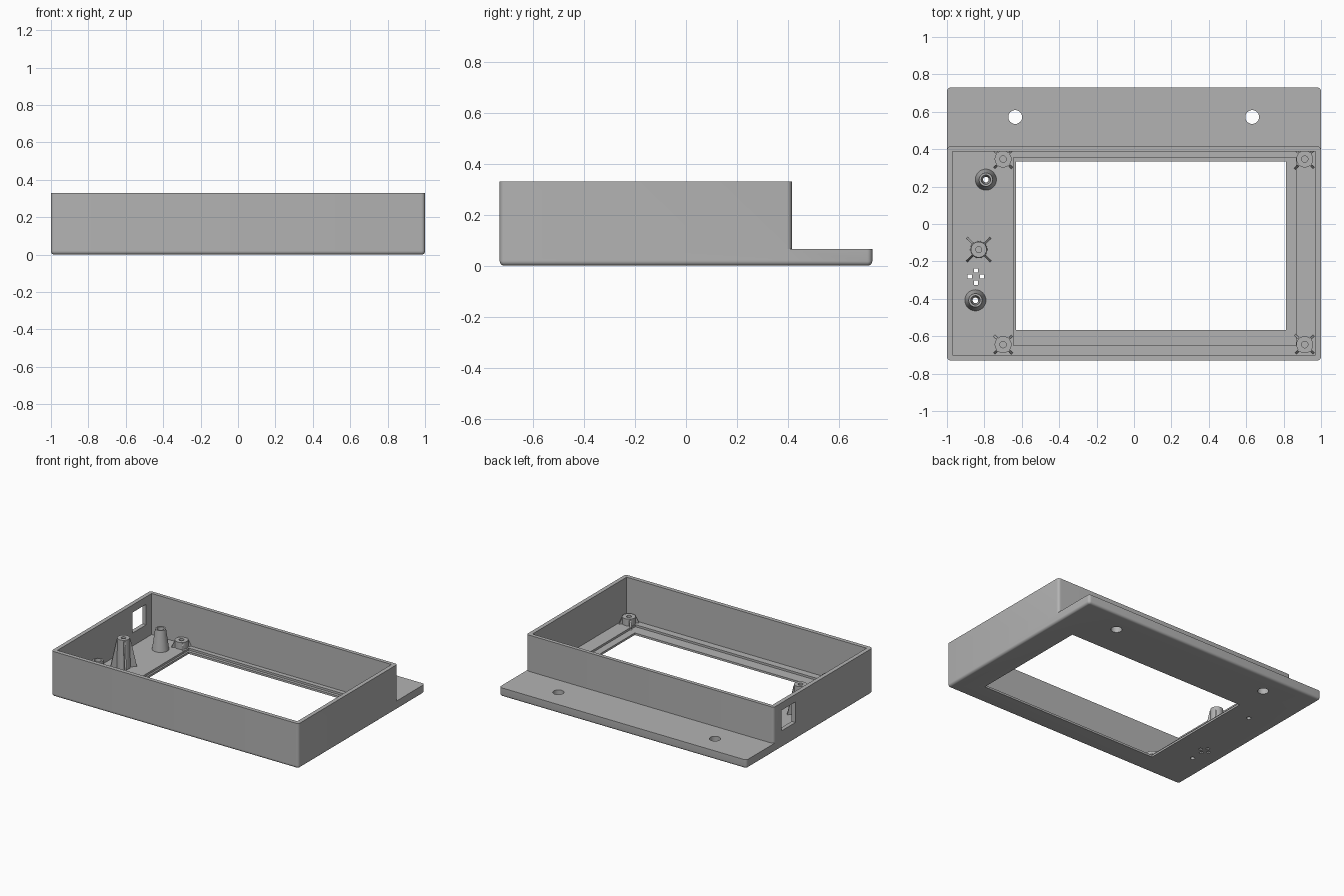
import bpy, bmesh, math
from mathutils import Matrix, Vector

old = bpy.data.objects.get("Cube")
if old:
    bpy.data.objects.remove(old, do_unlink=True)

grey = bpy.data.materials.new("plain grey")
grey.use_nodes = True
grey.diffuse_color = (0.45, 0.45, 0.45, 1)
grey.node_tree.nodes["Principled BSDF"].inputs["Base Color"].default_value = (0.45, 0.45, 0.45, 1)

FLOOR, LIP, TOP = 0.03, 0.015, 0.33


def make(name, bm):
    bmesh.ops.recalc_face_normals(bm, faces=bm.faces)
    mesh = bpy.data.meshes.new(name)
    bm.to_mesh(mesh)
    bm.free()
    mesh.materials.append(grey)
    ob = bpy.data.objects.new(name, mesh)
    bpy.context.collection.objects.link(ob)
    return ob


def box(name, x, y, z, corner=0, bottom=0):
    """Box from ranges, with rounded upright corners and rounded lower edge."""
    bm = bmesh.new()
    bmesh.ops.create_cube(bm, size=1)
    for v in bm.verts:
        v.co = Vector([sum(r) / 2 + c * (r[1] - r[0]) for c, r in zip(v.co, (x, y, z))])
    if corner:
        edges = [e for e in bm.edges if abs(e.verts[0].co.z - e.verts[1].co.z) > 0.01]
        bmesh.ops.bevel(bm, geom=edges, offset=corner, segments=5, profile=0.5, affect='EDGES')
    if bottom:
        edges = [e for e in bm.edges if all(abs(v.co.z - z[0]) < 1e-5 for v in e.verts)]
        bmesh.ops.bevel(bm, geom=edges, offset=bottom, segments=5, profile=0.5, affect='EDGES')
    return make(name, bm)


def cylinder(name, x, y, r, z0, z1):
    bm = bmesh.new()
    bmesh.ops.create_cone(bm, cap_ends=True, segments=32, radius1=r, radius2=r, depth=z1 - z0,
                          matrix=Matrix.Translation((x, y, (z0 + z1) / 2)))
    return make(name, bm)


def combine(target, other, operation):
    mod = target.modifiers.new(operation.lower(), 'BOOLEAN')
    mod.operation, mod.solver, mod.object = operation, 'EXACT', other
    bpy.context.view_layer.objects.active = target
    bpy.ops.object.modifier_apply(modifier=mod.name)
    bpy.data.objects.remove(other, do_unlink=True)


def smooth(ob):
    bpy.ops.object.select_all(action='DESELECT')
    ob.select_set(True)
    bpy.context.view_layer.objects.active = ob
    bpy.ops.object.shade_smooth_by_angle(angle=math.radians(30))


# Case: base plate with rear flange, joined to the tall box, then hollowed
case = box("case", (-1, 1), (-0.73, 0.73), (0, 0.065), 0.02, 0.018)
combine(case, box("walls", (-1, 1), (-0.73, 0.415), (0.022, TOP), 0.02), 'UNION')
cutters = [
    box("cavity", (-0.97, 0.97), (-0.70, 0.388), (FLOOR, 0.5)),
    box("screen_recess", (-0.645, 0.865), (-0.65, 0.355), (LIP, 0.2)),
    box("screen_window", (-0.632, 0.812), (-0.568, 0.333), (-0.1, 0.2)),
    box("side_port", (-1.1, -0.9), (0.165, 0.325), (0.125, 0.275)),
]
# Flange mounting holes and holes under the two button guides
for x, y, r in ((-0.635, 0.572, 0.037), (0.632, 0.572, 0.037),
                (-0.792, 0.237, 0.015), (-0.848, -0.408, 0.015)):
    cutters.append(cylinder("hole", x, y, r, -0.1, 0.2))
# Cluster of four small square vents
for dx, dy in ((0.033, 0), (-0.033, 0), (0, 0.033), (0, -0.033)):
    x, y = -0.845 + dx, -0.281 + dy
    cutters.append(box("vent", (x - 0.011, x + 0.011), (y - 0.011, y + 0.011), (-0.1, 0.2)))
for c in cutters:
    combine(case, c, 'DIFFERENCE')
smooth(case)


def lathe(name, x, y, profile):
    """Closed cross-section of (radius, height) points spun around an upright axis."""
    bm = bmesh.new()
    n = 32
    rings = [[bm.verts.new((x + r * math.cos(a * math.tau / n), y + r * math.sin(a * math.tau / n), z))
              for a in range(n)] for r, z in profile]
    for i, ring in enumerate(rings):
        nxt = rings[(i + 1) % len(rings)]
        for a in range(n):
            b = (a + 1) % n
            bm.faces.new((ring[a], ring[b], nxt[b], nxt[a]))
    ob = make(name, bm)
    smooth(ob)
    return ob


def ribs(name, x, y, inner, top_reach, reach, z0, z1):
    """Four tapered diagonal fins around a post."""
    bm = bmesh.new()
    t = 0.006
    for k in range(4):
        turn = Matrix.Translation((x, y, 0)) @ Matrix.Rotation(math.radians(45 + 90 * k), 4, 'Z')
        outline = ((inner, z0), (reach, z0), (top_reach, z1), (inner, z1))
        sides = [[bm.verts.new(turn @ Vector((r, s, z))) for r, z in outline] for s in (-t, t)]
        bm.faces.new(sides[0])
        bm.faces.new(sides[1])
        for i in range(4):
            j = (i + 1) % 4
            bm.faces.new((sides[0][i], sides[0][j], sides[1][j], sides[1][i]))
    return make(name, bm)


# Button guides: hollow tapered tubes
for name, x, y in (("rear_button_guide", -0.792, 0.237), ("front_button_guide", -0.848, -0.408)):
    lathe(name, x, y, ((0.057, FLOOR - 0.003), (0.036, 0.18), (0.025, 0.18), (0.015, FLOOR - 0.003)))

# Tall ribbed post
lathe("tall_post", -0.83, -0.137, ((0.046, FLOOR - 0.003), (0.042, 0.245), (0.016, 0.245), (0.016, FLOOR - 0.003)))
ribs("tall_post_ribs", -0.83, -0.137, 0.03, 0.046, 0.09, FLOOR - 0.003, 0.235)

# Four screw posts at the screen corners
for side, x in (("right", -0.7), ("left", 0.913)):
    for end, y in (("front", -0.645), ("rear", 0.347)):
        name = f"{end}_{side}_post"
        lathe(name, x, y, ((0.045, LIP - 0.003), (0.045, 0.08), (0.017, 0.08), (0.017, LIP - 0.003)))
        ribs(name + "_ribs", x, y, 0.03, 0.048, 0.076, LIP - 0.003, 0.072)
